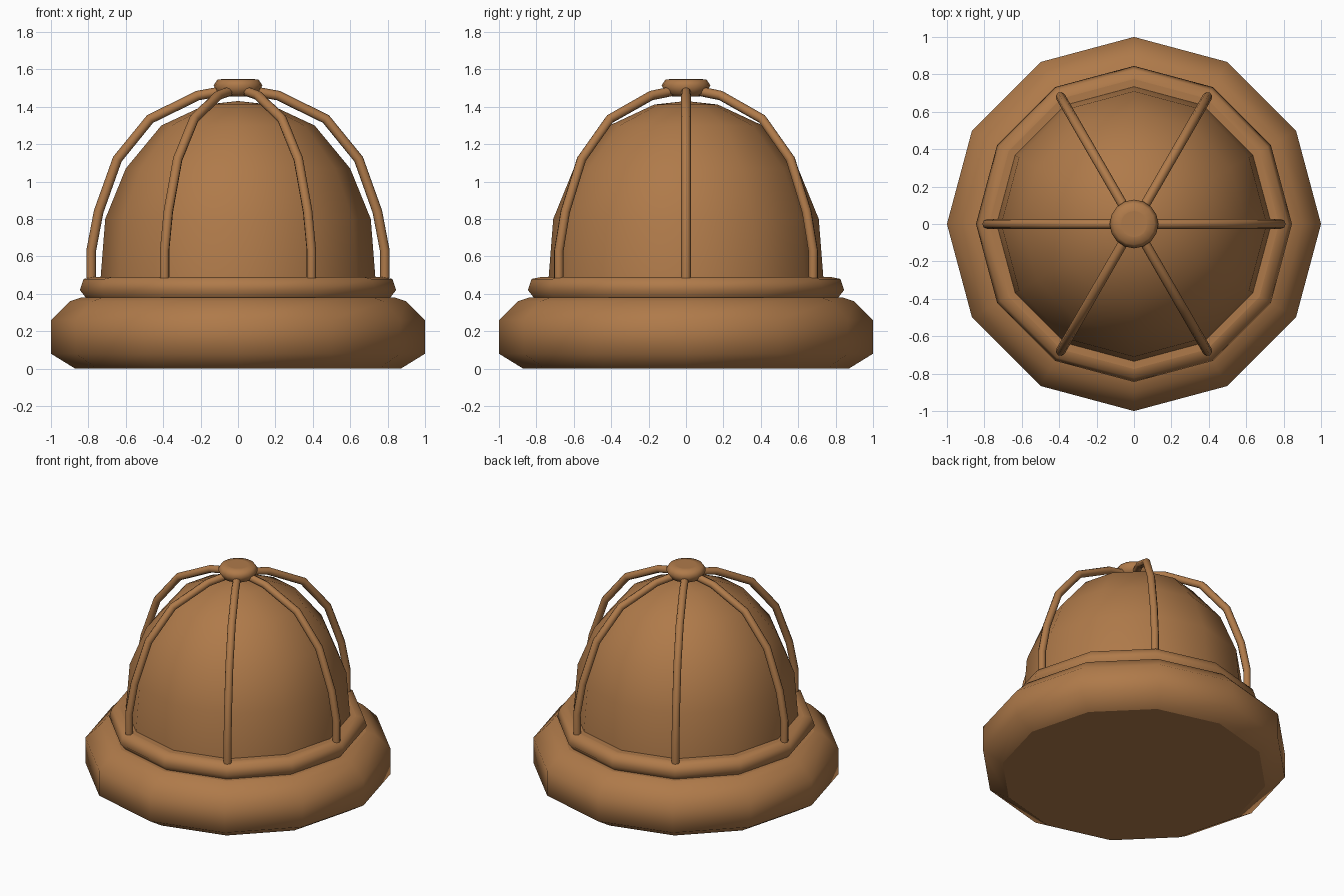
import bpy, bmesh
from math import sin, cos, pi

cube = bpy.data.objects.get("Cube")
if cube:
    bpy.data.objects.remove(cube, do_unlink=True)

# Single bronze-brown finish
BROWN = (0.43, 0.195, 0.068, 1)
mat = bpy.data.materials.new("warm_brown")
mat.use_nodes = True
mat.diffuse_color = BROWN
bsdf = next(n for n in mat.node_tree.nodes if n.type == 'BSDF_PRINCIPLED')
bsdf.inputs["Base Color"].default_value = BROWN
bsdf.inputs["Roughness"].default_value = 0.6


def add_object(name, data):
    obj = bpy.data.objects.new(name, data)
    bpy.context.collection.objects.link(obj)
    data.materials.append(mat)
    return obj


def lathe(name, profile, sides=12):
    """Revolve (radius, height) points, bottom to top, with flat end caps."""
    bm = bmesh.new()
    rings = [[bm.verts.new((r * cos(2 * pi * i / sides), r * sin(2 * pi * i / sides), z))
              for i in range(sides)] for r, z in profile]
    for low, high in zip(rings, rings[1:]):
        for i in range(sides):
            j = (i + 1) % sides
            bm.faces.new((low[i], low[j], high[j], high[i])).smooth = True
    # Caps stay flat, with a crisp rim
    for cap in (bm.faces.new(rings[0][::-1]), bm.faces.new(rings[-1])):
        for edge in cap.edges:
            edge.smooth = False
    mesh = bpy.data.meshes.new(name)
    bm.to_mesh(mesh)
    bm.free()
    return add_object(name, mesh)


# Wide rounded foot and the collar on it
lathe("base", [(0.87, 0), (1, 0.08), (1, 0.26), (0.9, 0.36), (0.84, 0.38)])
lathe("collar", [(0.81, 0.375), (0.845, 0.42), (0.825, 0.48), (0.775, 0.49)])

# Dome cover
lathe("dome", [(0.735, 0.48), (0.71, 0.8), (0.6, 1.07), (0.41, 1.3), (0.17, 1.412), (0.01, 1.43)])

# Cage bars bent over the dome
BAR_PATH = [(0.785, 0.485), (0.785, 0.63), (0.745, 0.84), (0.645, 1.12),
            (0.47, 1.335), (0.215, 1.46), (0.05, 1.49)]
for n in range(6):
    curve = bpy.data.curves.new("cage_bar", 'CURVE')
    curve.dimensions = '3D'
    curve.bevel_depth = 0.026
    curve.bevel_resolution = 2
    curve.use_fill_caps = True
    spline = curve.splines.new('POLY')
    spline.points.add(len(BAR_PATH) - 1)
    for point, (r, z) in zip(spline.points, BAR_PATH):
        point.co = (r, 0, z, 1)
    bar = add_object(f"cage_bar_{n + 1}", curve)
    bar.rotation_euler.z = n * pi / 3

# Knob where the bars meet
lathe("top_knob", [(0.07, 1.455), (0.11, 1.47), (0.13, 1.515), (0.11, 1.545), (0.07, 1.55)], 16)
